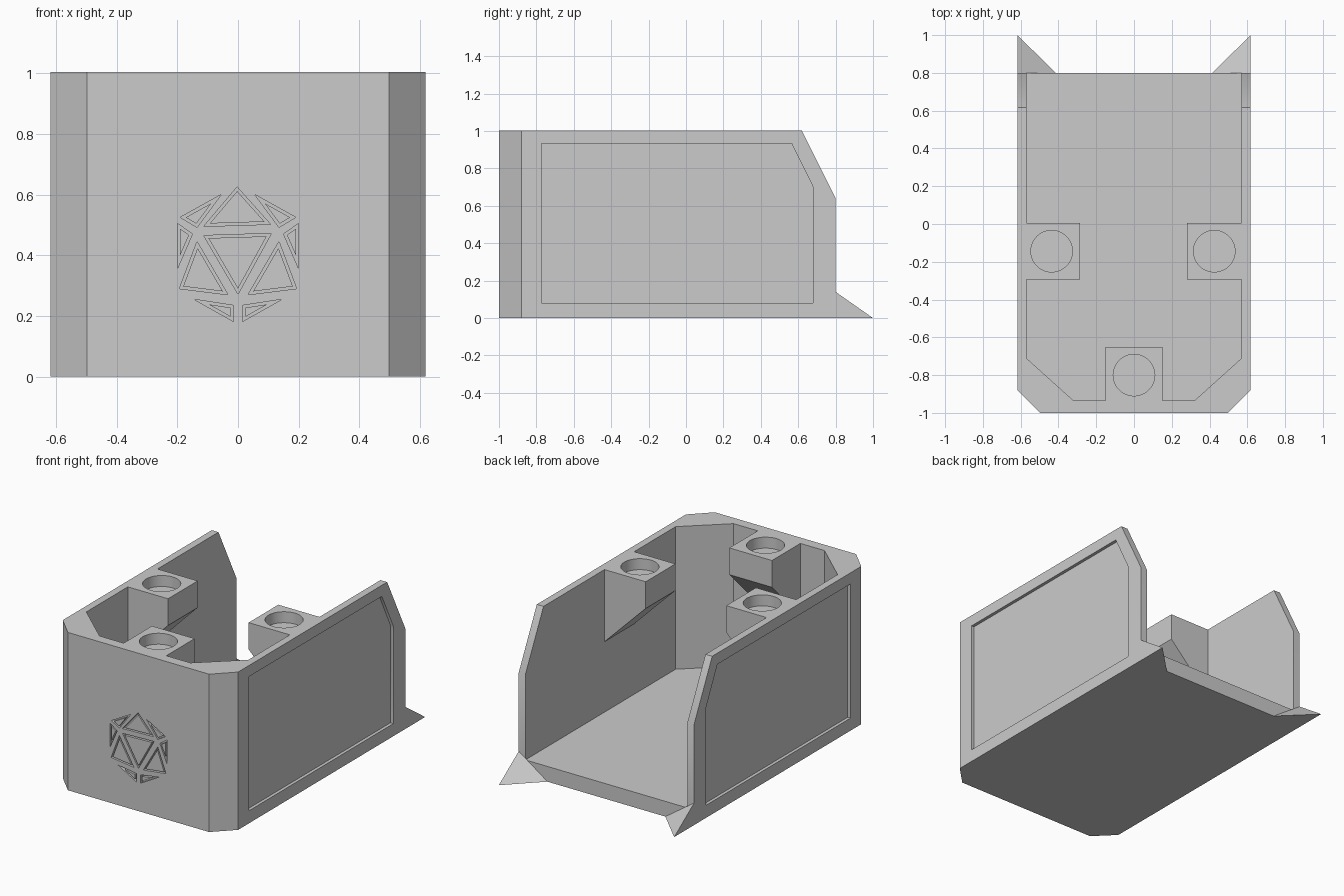
import bpy
import bmesh
from mathutils import Vector

if "Cube" in bpy.data.objects:
    bpy.data.objects.remove(bpy.data.objects["Cube"], do_unlink=True)

grey = bpy.data.materials.new("plain grey")
grey.use_nodes = True
GREY = (0.6, 0.6, 0.6, 1)
grey.diffuse_color = GREY
grey.node_tree.nodes["Principled BSDF"].inputs["Base Color"].default_value = GREY


def finish(bm, name):
    bmesh.ops.recalc_face_normals(bm, faces=bm.faces)
    mesh = bpy.data.meshes.new(name)
    bm.to_mesh(mesh)
    bm.free()
    mesh.materials.append(grey)
    ob = bpy.data.objects.new(name, mesh)
    bpy.context.collection.objects.link(ob)
    return ob


def prism(name, profile, axis, low, high):
    """Extrude a 2D profile along an axis; the profile uses the other two axes in order."""
    def place(p, d):
        co = list(p)
        co.insert("xyz".index(axis), d)
        return co
    bm = bmesh.new()
    face = bm.faces.new([bm.verts.new(place(p, low)) for p in profile])
    top = bmesh.ops.extrude_face_region(bm, geom=[face])["geom"]
    shift = Vector(place((0, 0), high - low))
    bmesh.ops.translate(bm, vec=shift, verts=[v for v in top if isinstance(v, bmesh.types.BMVert)])
    return finish(bm, name)


def combine(ob, other, operation="DIFFERENCE"):
    mod = ob.modifiers.new("cut", "BOOLEAN")
    mod.operation = operation
    mod.solver = "EXACT"
    mod.object = other
    bpy.context.view_layer.objects.active = ob
    bpy.ops.object.modifier_apply(modifier=mod.name)
    bpy.data.objects.remove(other, do_unlink=True)


def mirrored(points):
    return points + [(-x, y) for x, y in reversed(points)]


W, BACK, WALL_IN, FRONT_IN, FLOOR, TOP = 0.617, 0.8, 0.57, -0.935, 0.097, 1.004

# Tray shell: outer block, hollow, sloped back tops of the walls
body = prism("tray_body", mirrored([(0.497, -1), (W, -0.88), (W, BACK)]), "z", 0, TOP)
combine(body, prism("hollow", mirrored([(0.32, FRONT_IN), (WALL_IN, -0.71), (WALL_IN, 1)]), "z", FLOOR, 1.2))
combine(body, prism("slope", [(0.618, TOP), (BACK, 0.64), (1, 0.64), (1, 1.2), (0.618, 1.2)], "x", -1, 1))

# Recessed side panels
PANEL = [(-0.772, 0.08), (0.68, 0.08), (0.68, 0.70), (0.565, 0.933), (-0.772, 0.933)]
for side in (-1, 1):
    combine(body, prism("panel_recess", PANEL, "x", side * (W - 0.02), side * 0.8))


# Corbel blocks with round sockets
def corbel(wall, inner, axis, low, high, center):
    out = wall + (0.02 if wall > inner else -0.02)
    profile = [(out, TOP), (inner, TOP), (inner, 0.834), (wall, 0.545), (out, 0.545)]
    combine(body, prism("corbel", profile, axis, low, high), "UNION")
    bpy.ops.mesh.primitive_cylinder_add(vertices=48, radius=0.11, depth=0.14, location=(*center, TOP))
    combine(body, bpy.context.object)


corbel(FRONT_IN, -0.65, "x", -0.15, 0.15, (0, -0.8))
corbel(WALL_IN, 0.28, "y", -0.293, 0.005, (0.425, -0.144))
corbel(-WALL_IN, -0.287, "y", -0.293, 0.005, (-0.436, -0.144))


# Engraved triangle outlines on the front
def groove(tri):
    a, b, c = pts = [Vector(p) for p in tri]
    la, lb, lc = (b - c).length, (c - a).length, (a - b).length
    edge = la + lb + lc
    middle = (a * la + b * lb + c * lc) / edge
    radius = abs((b - a).cross(c - a)) / edge
    inner = [middle + (p - middle) * (1 - 0.009 / radius) for p in pts]
    ring = prism("groove", pts, "y", -1.1, -0.98)
    combine(ring, prism("groove_core", inner, "y", -1.2, -0.9))
    combine(body, ring)


groove([(-0.003, 0.625), (-0.113, 0.495), (0.107, 0.502)])
groove([(-0.113, 0.465), (0.11, 0.472), (0, 0.272)])
HALF = [
    [(0.135, 0.445), (0.193, 0.29), (0.033, 0.27)],
    [(0.2, 0.505), (0.15, 0.47), (0.2, 0.355)],
    [(0.055, 0.6), (0.19, 0.525), (0.135, 0.492)],
    [(0.145, 0.255), (0.015, 0.235), (0.015, 0.182)],
]
for tri in HALF:
    for side in (-1, 1):
        groove([(side * x, z) for x, z in tri])

# Pointed feet at the back corners
for side, label in ((1, "left"), (-1, "right")):
    bm = bmesh.new()
    corners = [(W, BACK, 0), (W, 1, 0), (0.415, BACK, 0), (W, BACK, 0.14)]
    verts = [bm.verts.new((side * x, y, z)) for x, y, z in corners]
    for skip in verts:
        bm.faces.new([v for v in verts if v is not skip])
    finish(bm, label + "_back_spike")

# Smooth the round sockets, keep all other edges sharp
bpy.ops.object.select_all(action="DESELECT")
body.select_set(True)
bpy.context.view_layer.objects.active = body
bpy.ops.object.shade_smooth_by_angle(angle=0.5)
